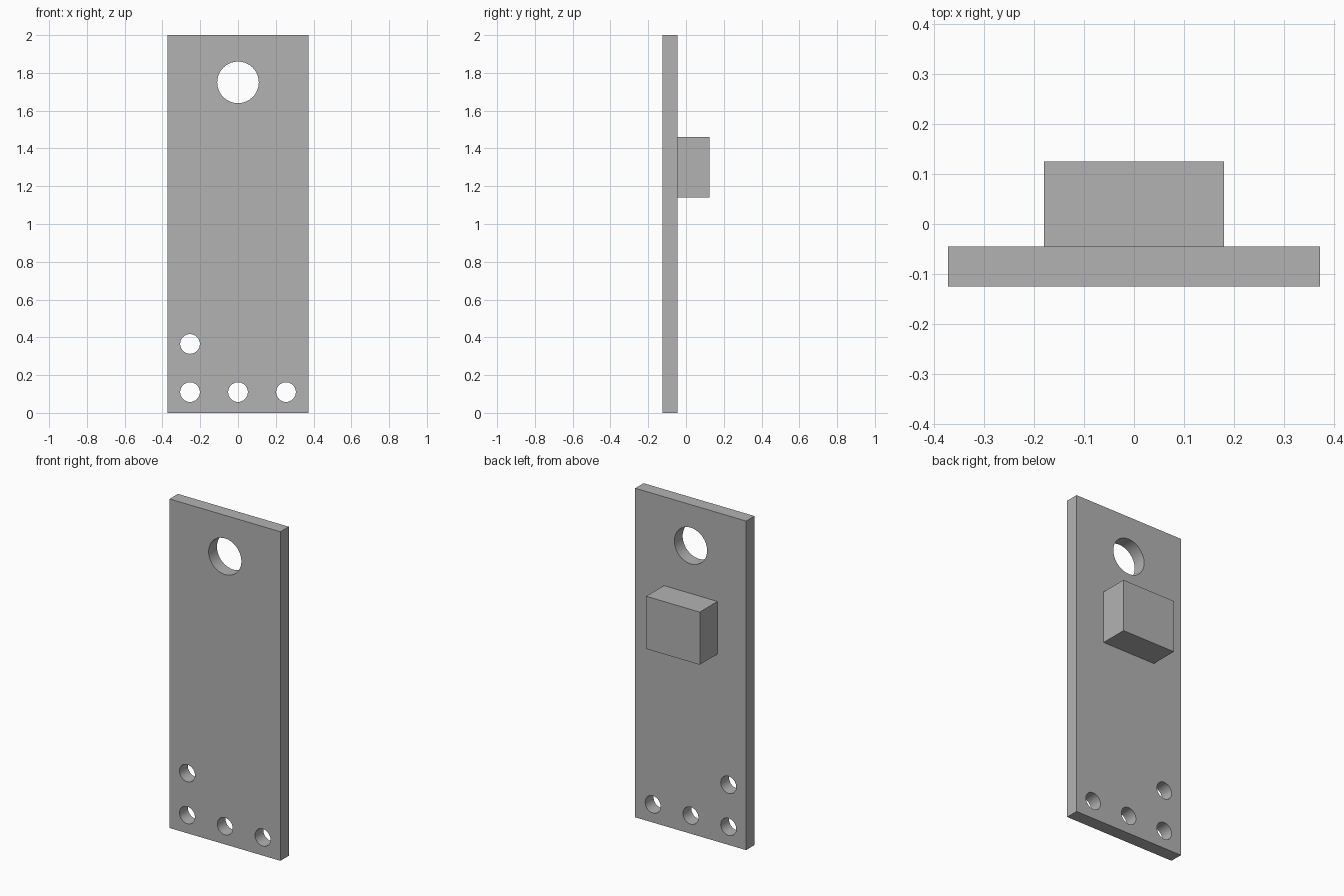
import bpy
import bmesh
import math
from mathutils import Matrix

cube = bpy.data.objects.get("Cube")
if cube:
    bpy.data.objects.remove(cube, do_unlink=True)

# Single plain grey finish
grey = bpy.data.materials.new("plain_grey")
grey.use_nodes = True
colour = (0.45, 0.45, 0.45, 1)
grey.diffuse_color = colour
grey.node_tree.nodes["Principled BSDF"].inputs["Base Color"].default_value = colour


def make_object(name, bm):
    mesh = bpy.data.meshes.new(name)
    bm.to_mesh(mesh)
    bm.free()
    mesh.materials.append(grey)
    obj = bpy.data.objects.new(name, mesh)
    bpy.context.collection.objects.link(obj)
    return obj


def box(name, low, high):
    bm = bmesh.new()
    size = [b - a for a, b in zip(low, high)]
    middle = [(a + b) / 2 for a, b in zip(low, high)]
    bmesh.ops.create_cube(bm, size=1, matrix=Matrix.Translation(middle) @ Matrix.Diagonal((*size, 1)))
    return make_object(name, bm)


BACK = -0.045  # rear face of the plate

# Flat plate and the block on its back
plate = box("plate", (-0.373, -0.125, 0), (0.373, BACK, 2))
block = box("back_block", (-0.18, BACK, 1.14), (0.18, 0.125, 1.46))

# Through holes: one large at the top, four small at the bottom
holes = [(0, 1.75, 0.11), (-0.254, 0.365, 0.052)]
holes += [(x, 0.11, 0.052) for x in (-0.254, 0, 0.254)]
bm = bmesh.new()
for x, z, radius in holes:
    place = Matrix.Translation((x, -0.085, z)) @ Matrix.Rotation(math.pi / 2, 4, "X")
    bmesh.ops.create_cone(bm, cap_ends=True, segments=64, radius1=radius,
                          radius2=radius, depth=0.2, matrix=place)
cutter = make_object("hole_cutter", bm)
cutter.hide_render = True

cut = plate.modifiers.new("holes", "BOOLEAN")
cut.operation = "DIFFERENCE"
cut.solver = "EXACT"
cut.object = cutter
bpy.ops.object.select_all(action="DESELECT")
plate.select_set(True)
bpy.context.view_layer.objects.active = plate
bpy.ops.object.modifier_apply(modifier=cut.name)
bpy.data.objects.remove(cutter, do_unlink=True)

# Smooth hole walls with sharp rims
bpy.ops.object.shade_smooth_by_angle(angle=math.radians(30))
